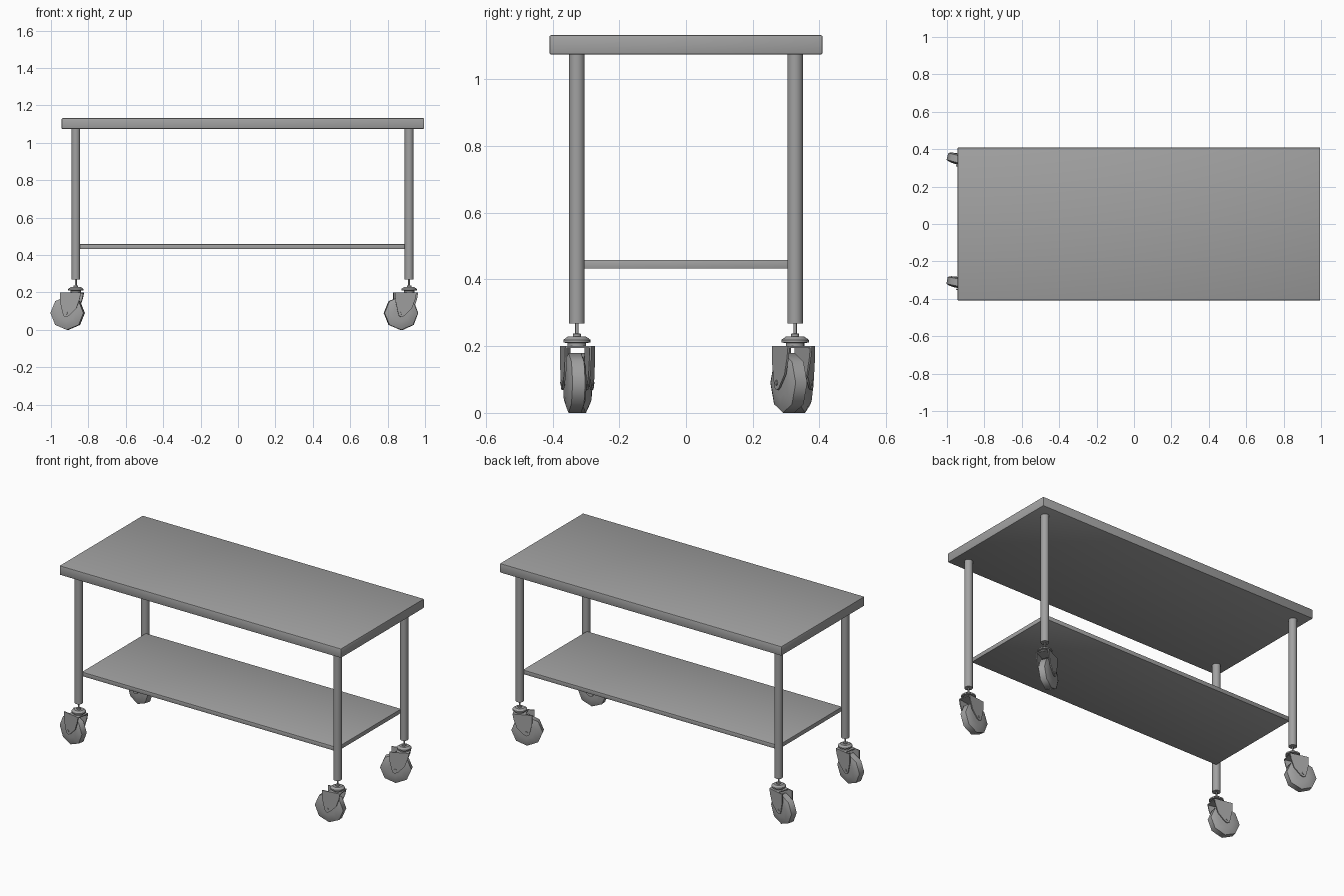
import bpy, bmesh, math
from mathutils import Matrix, Vector

cube = bpy.data.objects.get("Cube")
if cube:
    bpy.data.objects.remove(cube, do_unlink=True)

steel = bpy.data.materials.new("brushed grey steel")
steel.use_nodes = True
GREY = (0.36, 0.36, 0.36, 1)
steel.diffuse_color = GREY
steel.node_tree.nodes["Principled BSDF"].inputs["Base Color"].default_value = GREY


def finish(bm, name, matrix=Matrix(), angle=35):
    """Turn a bmesh into a placed, shaded object."""
    bmesh.ops.transform(bm, matrix=matrix, verts=bm.verts)
    bmesh.ops.recalc_face_normals(bm, faces=bm.faces)
    mesh = bpy.data.meshes.new(name)
    bm.to_mesh(mesh)
    bm.free()
    mesh.materials.append(steel)
    mesh.shade_smooth()
    mesh.set_sharp_from_angle(angle=math.radians(angle))
    obj = bpy.data.objects.new(name, mesh)
    bpy.context.collection.objects.link(obj)
    return obj


def box(name, lo, hi, bevel=0, matrix=Matrix()):
    lo, hi = Vector(lo), Vector(hi)
    bm = bmesh.new()
    bmesh.ops.create_cube(bm, size=1)
    bmesh.ops.transform(bm, verts=bm.verts, matrix=Matrix.Translation((lo + hi) / 2)
                        @ Matrix.Diagonal((*(hi - lo), 1)))
    if bevel:
        bmesh.ops.bevel(bm, geom=bm.edges[:], offset=bevel, segments=2,
                        profile=0.5, affect='EDGES')
    return finish(bm, name, matrix)


def lathe(name, profile, sides, matrix=Matrix(), angle=35):
    """Revolve (radius, height) points about z, closing both ends."""
    bm = bmesh.new()
    rings = []
    for r, h in profile:
        rings.append([bm.verts.new((r * math.cos(a), r * math.sin(a), h))
                      for a in (math.tau * i / sides for i in range(sides))])
    for low, high in zip(rings, rings[1:]):
        for i in range(sides):
            j = (i + 1) % sides
            bm.faces.new((low[i], low[j], high[j], high[i]))
    bm.faces.new(rings[0])
    bm.faces.new(rings[-1])
    return finish(bm, name, matrix, angle)


def plate(name, outline, y0, y1, matrix):
    """Extrude an (x, z) outline between two y positions."""
    bm = bmesh.new()
    face = bm.faces.new([bm.verts.new((x, y0, z)) for x, z in outline])
    ext = bmesh.ops.extrude_face_region(bm, geom=[face])
    moved = [v for v in ext["geom"] if isinstance(v, bmesh.types.BMVert)]
    bmesh.ops.translate(bm, verts=moved, vec=(0, y1 - y0, 0))
    return finish(bm, name, matrix)


# Swivel caster: local +x is the trailing direction, the stem is on z
WHEEL = [(0.02, -0.03), (0.045, -0.029), (0.072, -0.026), (0.09, -0.019),
         (0.09, 0.019), (0.072, 0.026), (0.045, 0.029), (0.02, 0.03)]
CAP = [(0.028, 0.196), (0.028, 0.209), (0.041, 0.211), (0.041, 0.219),
       (0.027, 0.229), (0.012, 0.229), (0.012, 0.237), (0.005, 0.238), (0.005, 0.272)]
ARM = [(-0.035, 0.2), (-0.028, 0.165), (-0.01, 0.115), (0.03, 0.075), (0.046, 0.068),
       (0.06, 0.075), (0.066, 0.095), (0.078, 0.15), (0.078, 0.2)]
TRAIL, AXLE = 0.045, 0.09


def caster(label, x, y, swivel):
    m = Matrix.Translation((x, y, 0)) @ Matrix.Rotation(math.pi - swivel, 4, 'Z')
    hub = m @ Matrix.Translation((TRAIL, 0, AXLE)) @ Matrix.Rotation(math.pi / 2, 4, 'X')
    lathe(label + "_wheel", WHEEL, 8, hub, 50)
    lathe(label + "_axle", [(0.008, -0.043), (0.008, 0.043)], 8, hub)
    lathe(label + "_swivel_cap", CAP, 16, m)
    box(label + "_fork_crown", (-0.035, -0.04, 0.194), (0.04, 0.04, 0.2), matrix=m)
    for side, s in (("left", 1), ("right", -1)):
        plate(f"{label}_fork_{side}_arm", ARM, s * 0.034, s * 0.04, m)


# Table top and lower shelf
box("table_top", (-0.943, -0.409, 1.074), (0.995, 0.409, 1.132), 0.005)
box("lower_shelf", (-0.855, -0.315, 0.432), (0.903, 0.315, 0.458), 0.002)

# Legs with casters, each swivelled a little differently
corners = [("front_right", -0.867, -0.327, 11), ("back_right", -0.867, 0.327, 15),
           ("front_left", 0.915, -0.327, -8), ("back_left", 0.915, 0.327, -25)]
for label, x, y, degrees in corners:
    lathe(label + "_leg", [(0.0235, 0.268), (0.0235, 1.076)], 24,
          Matrix.Translation((x, y, 0)))
    caster(label + "_caster", x, y, math.radians(degrees))
